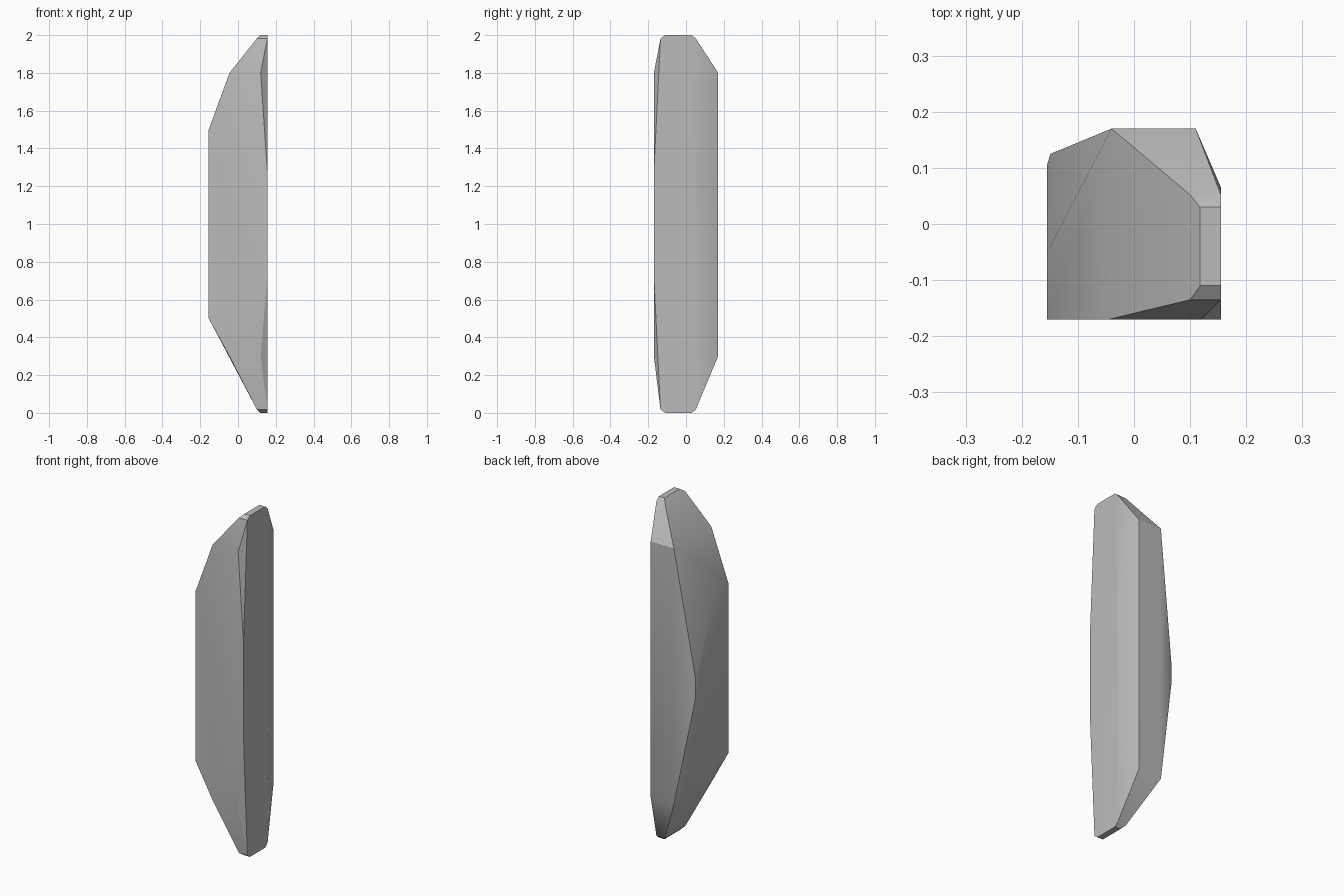
import bpy
import bmesh
import math

old = bpy.data.objects.get("Cube")
if old:
    bpy.data.objects.remove(old, do_unlink=True)

# Stone colour
stone = bpy.data.materials.new("stone_grey")
stone.use_nodes = True
grey = (0.5, 0.5, 0.5, 1)
stone.diffuse_color = grey
stone.node_tree.nodes["Principled BSDF"].inputs["Base Color"].default_value = grey

LEFT, RIGHT, FRONT, BACK = 0.155, -0.155, -0.17, 0.17
points = []


def ring(z, corners):
    """Add the corners of one level of the slab."""
    points.extend((x, y, z) for x, y in corners)


# Narrow rounded tips at both ends
for end, rim in ((0, 0.018), (2, 1.982)):
    ring(end, [(x, y) for x in (0.118, LEFT) for y in (-0.11, 0.03)])
    ring(rim, [(x, y) for x in (0.1, LEFT) for y in (-0.135, 0.052)])

# Shoulders where the tapered ends begin
for z in (0.3, 1.8):
    ring(z, [(-0.045, FRONT), (0.12, FRONT), (-0.04, BACK), (0.11, BACK)])

# Bowed front and back edges of the left side
for z in (0.72, 1.28):
    ring(z, [(LEFT, FRONT), (LEFT, 0.065)])

# Flat right side, narrow at its ends and wide in the middle
ring(0.5, [(RIGHT, FRONT), (RIGHT, 0.0)])
ring(1.5, [(RIGHT, FRONT), (RIGHT, -0.05)])
for z in (0.93, 1.05):
    ring(z, [(RIGHT, 0.105), (-0.149, 0.125)])

# Wrap the corners into one faceted slab
bm = bmesh.new()
for p in points:
    bm.verts.new(p)
bmesh.ops.convex_hull(bm, input=bm.verts[:])
loose = [v for v in bm.verts if not v.link_faces]
bmesh.ops.delete(bm, geom=loose, context='VERTS')
bmesh.ops.dissolve_limit(bm, angle_limit=math.radians(1),
                         verts=bm.verts[:], edges=bm.edges[:])
bmesh.ops.recalc_face_normals(bm, faces=bm.faces[:])

mesh = bpy.data.meshes.new("stone_slab")
bm.to_mesh(mesh)
bm.free()
mesh.materials.append(stone)
slab = bpy.data.objects.new("stone_slab", mesh)
bpy.context.collection.objects.link(slab)

# Soft shading over shallow facets, crisp main edges
bpy.ops.object.select_all(action='DESELECT')
slab.select_set(True)
bpy.context.view_layer.objects.active = slab
bpy.ops.object.shade_smooth_by_angle(angle=math.radians(30))
